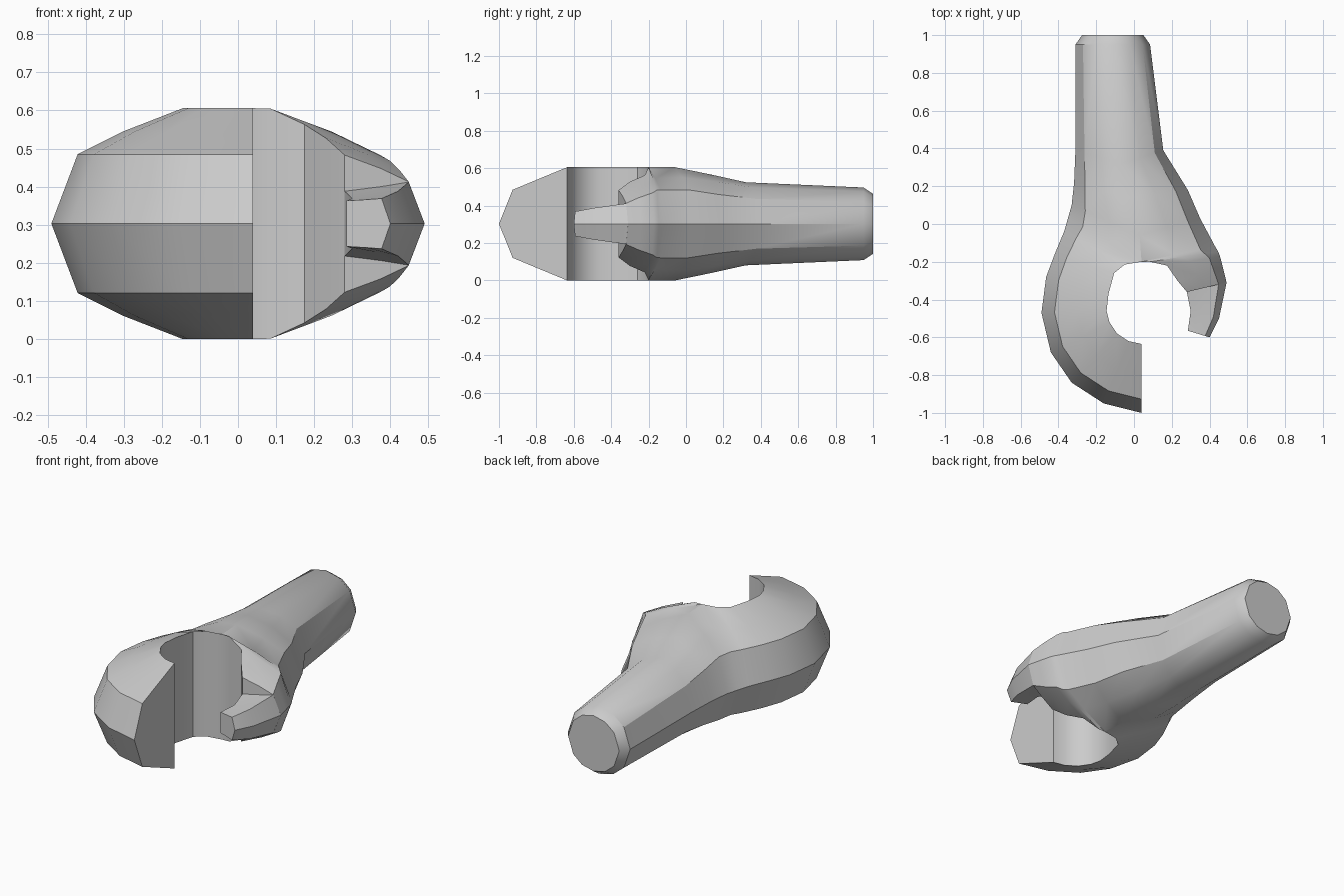
import bpy, bmesh, math

if "Cube" in bpy.data.objects:
    bpy.data.objects.remove(bpy.data.objects["Cube"])

MID = 0.303   # mid-height of the whole part


def profile(outer, inner, h, shoulder=None, bulge=0.5):
    """Half cross-section: inner bottom -> outer edge -> inner top."""
    hs = 0.6 * h if shoulder is None else shoulder
    steps = [(1, h), (0.55, hs + (h - hs) * bulge), (0.2, hs), (0, 0)]
    steps = [(t, -z) for t, z in steps] + [(t, z) for t, z in steps[-2::-1]]
    return [(outer[0] + (inner[0] - outer[0]) * t,
             outer[1] + (inner[1] - outer[1]) * t, MID + z) for t, z in steps]


# Centre line of the shaft, from the hole to the end: x, y, half height
spine = [(0.04, -0.2, 0.303), (0.03, -0.06, 0.303), (-0.03, 0.14, 0.262),
         (-0.07, 0.32, 0.222), (-0.11, 0.95, 0.194), (-0.11, 1.0, 0.16)]
left_edge = [(-0.35, 0.03), (-0.33, 0.1), (-0.317, 0.22), (-0.31, 0.39), (-0.31, 0.95), (-0.275, 1.0)]
right_edge = [(0.43, -0.12), (0.35, 0.03), (0.285, 0.18), (0.155, 0.39), (0.085, 0.95), (0.05, 1.0)]

# Large curved jaw: outer outline, hole outline
big_jaw = [((0.04, -1.0), (0.04, -0.635)), ((-0.16, -0.95), (-0.03, -0.62)),
           ((-0.33, -0.84), (-0.09, -0.58)), ((-0.44, -0.68), (-0.13, -0.52)),
           ((-0.49, -0.47), (-0.145, -0.46)), ((-0.465, -0.28), (-0.135, -0.37)),
           ((-0.42, -0.16), (-0.105, -0.26)), ((-0.37, -0.04), (-0.05, -0.215))]

# Small stepped jaw: outer, hole, half height at hole, shoulder height
small_jaw = [((0.40, -0.60), (0.285, -0.565), 0.06, 0.066),
             ((0.45, -0.50), (0.30, -0.46), 0.066, 0.085),
             ((0.49, -0.31), (0.28, -0.36), 0.085, 0.109),
             ((0.49, -0.31), (0.28, -0.36), 0.18, 0.11),
             ((0.473, -0.24), (0.23, -0.30), 0.225, 0.14),
             ((0.455, -0.17), (0.175, -0.22), 0.26, 0.165),
             ((0.445, -0.145), (0.085, -0.2), 0.302, 0.18)]


def shaft(edge):
    return [profile(e, s[:2], s[2], None, b)
            for e, s, b in zip(edge, spine, (0.5, 0.55, 0.65, 0.7, 0.73, 0.73))]


halves = [
    [profile(o, i, 0.303, 0.182, 0.44 if k < 3 else 0.5) for k, (o, i) in enumerate(big_jaw)] + shaft(left_edge),
    [profile(*s) for s in small_jaw] + shaft(right_edge),
]

bm = bmesh.new()
for sections, jaw_count in zip(halves, (len(big_jaw), len(small_jaw))):
    rings = [[bm.verts.new(p) for p in sec] for sec in sections]
    for k, (a, b) in enumerate(zip(rings, rings[1:])):
        for j in range(6):
            bm.faces.new((a[j], a[j + 1], b[j + 1], b[j]))
        if k < jaw_count:                       # wall of the hole
            bm.faces.new((a[6], a[0], b[0], b[6]))
    bm.faces.new(rings[0])                      # jaw tip
bmesh.ops.remove_doubles(bm, verts=bm.verts, dist=0.0005)
# Shaft end cap
bmesh.ops.holes_fill(bm, edges=[e for e in bm.edges if e.is_boundary], sides=0)
bmesh.ops.recalc_face_normals(bm, faces=bm.faces)

mesh = bpy.data.meshes.new("hooked_open_wrench")
bm.to_mesh(mesh)
bm.free()
wrench = bpy.data.objects.new("hooked_open_wrench", mesh)
bpy.context.collection.objects.link(wrench)
bpy.context.view_layer.objects.active = wrench
wrench.select_set(True)
bpy.ops.object.shade_smooth_by_angle(angle=math.radians(32))
# Rest on the ground
low = min(v.co.z for v in mesh.vertices)
for v in mesh.vertices:
    v.co.z -= low
